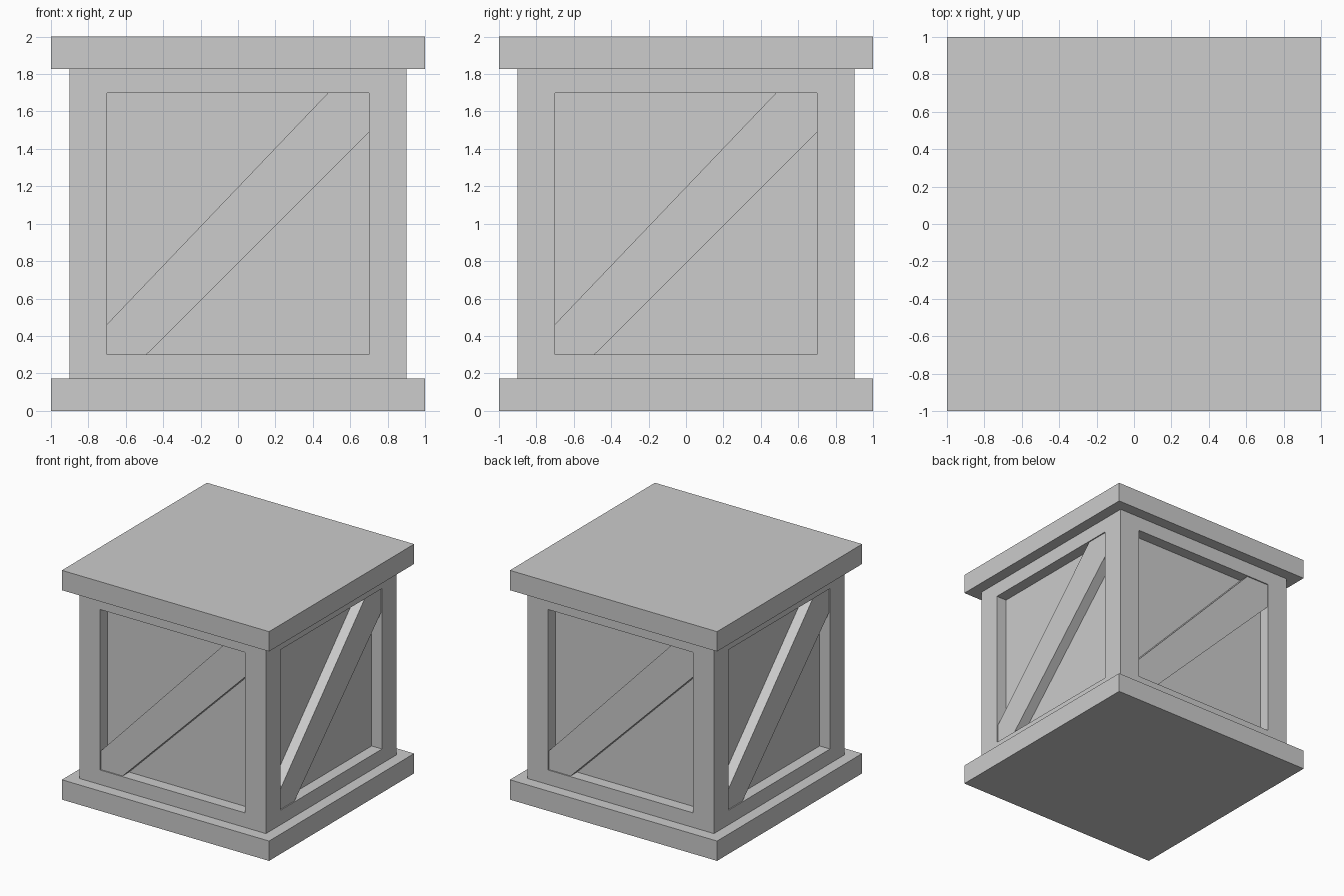
import bpy, bmesh, math
from mathutils import Matrix

cube = bpy.data.objects.get("Cube")
if cube:
    bpy.data.objects.remove(cube, do_unlink=True)

grey = bpy.data.materials.new("plain_grey")
grey.use_nodes = True
COLOUR = (0.604, 0.604, 0.604, 1)
grey.diffuse_color = COLOUR
grey.node_tree.nodes["Principled BSDF"].inputs["Base Color"].default_value = COLOUR


def add_object(name, bm):
    bmesh.ops.recalc_face_normals(bm, faces=bm.faces)
    mesh = bpy.data.meshes.new(name)
    bm.to_mesh(mesh)
    bm.free()
    mesh.materials.append(grey)
    bpy.context.collection.objects.link(bpy.data.objects.new(name, mesh))


def box(width, height, z):
    bm = bmesh.new()
    bmesh.ops.create_cube(bm, size=1, matrix=Matrix.Translation((0, 0, z))
                          @ Matrix.Diagonal((width, width, height, 1)))
    return bm


# Lid and base slabs
SLAB = 0.173
add_object("base_slab", box(2, SLAB, SLAB / 2))
add_object("lid_slab", box(2, SLAB, 2 - SLAB / 2))

# Body with a framed, square-walled recess on each side
bm = box(1.8, 1.8, 1)
bm.normal_update()
sides = [f for f in bm.faces if abs(f.normal.z) < 0.5]
bmesh.ops.inset_individual(bm, faces=sides, thickness=0.2, use_even_offset=True)
bm.normal_update()
for f in bmesh.ops.extrude_discrete_faces(bm, faces=sides)["faces"]:
    f.normal_update()
    bmesh.ops.translate(bm, verts=f.verts, vec=f.normal * -0.1)

# Join the lifted panels to the frame openings
rims = [e for e in bm.edges if e.is_boundary]
if rims:
    bmesh.ops.bridge_loops(bm, edges=rims)
add_object("crate_body", bm)

# Diagonal brace across each panel, cut to fit the frame corners
OUTLINE = [(-0.7, 0.3), (-0.49, 0.3), (0.7, 1.488),
           (0.7, 1.7), (0.482, 1.7), (-0.7, 0.463)]
for i, side in enumerate(("front", "left", "back", "right")):
    bm = bmesh.new()
    face = bm.faces.new([bm.verts.new((x, -0.89, z)) for x, z in OUTLINE])
    back = bmesh.ops.extrude_face_region(bm, geom=[face], use_keep_orig=True)
    moved = [v for v in back["geom"] if isinstance(v, bmesh.types.BMVert)]
    bmesh.ops.translate(bm, verts=moved, vec=(0, 0.1, 0))
    bm.transform(Matrix.Rotation(i * math.pi / 2, 4, "Z"))
    add_object("brace_" + side, bm)
